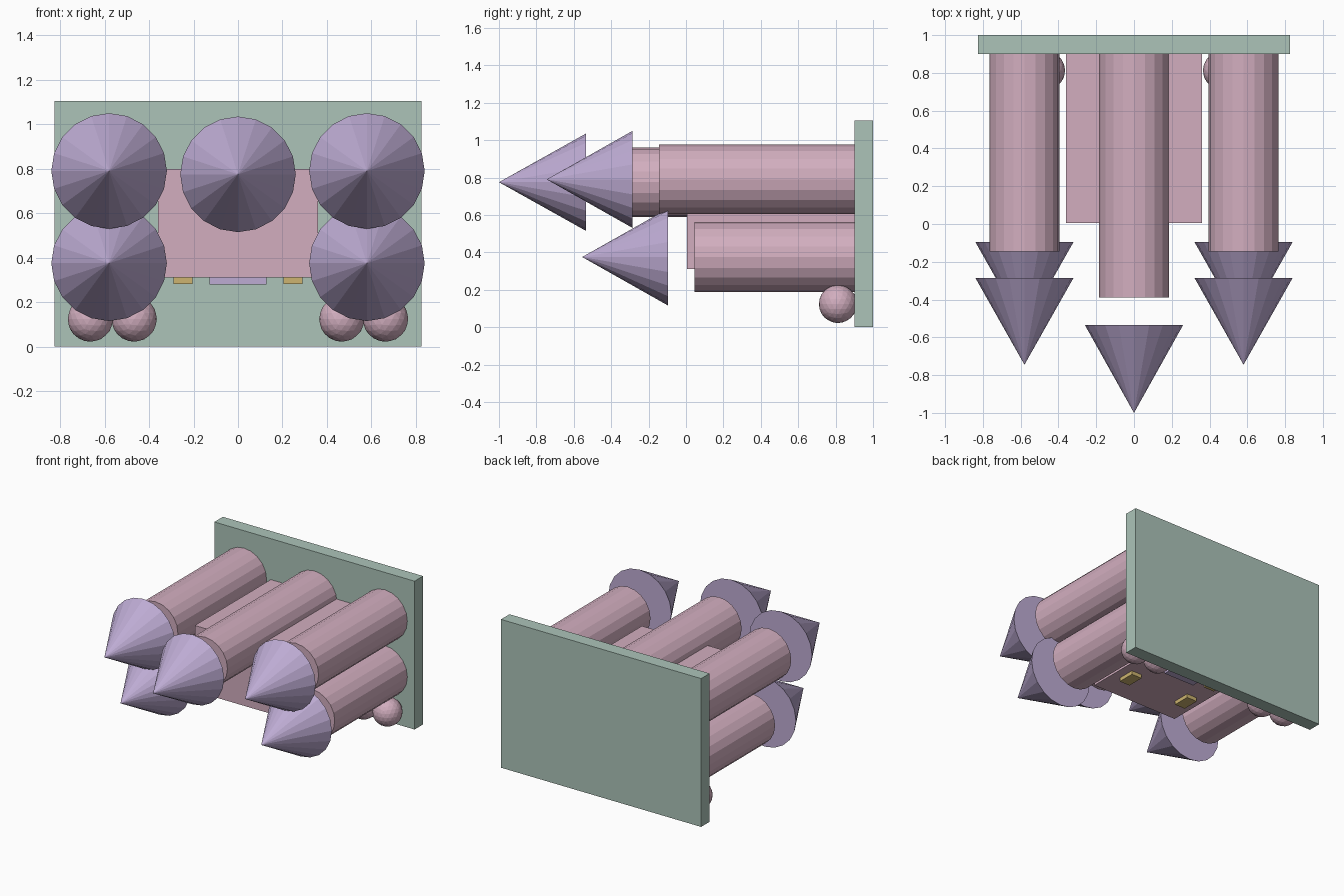
import bpy
import math

SIDES = 20

cube = bpy.data.objects.get("Cube")
if cube:
    bpy.data.objects.remove(cube, do_unlink=True)


def srgb(r, g, b):
    def lin(c):
        c /= 255
        return c / 12.92 if c <= 0.04045 else ((c + 0.055) / 1.055) ** 2.4
    return (lin(r), lin(g), lin(b), 1.0)


def material(name, colour):
    mat = bpy.data.materials.new(name)
    mat.use_nodes = True
    mat.diffuse_color = colour
    mat.node_tree.nodes["Principled BSDF"].inputs["Base Color"].default_value = colour
    return mat


pink = material("dusty pink", srgb(210, 174, 191))
green = material("sage green", srgb(172, 196, 185))
purple = material("lavender", srgb(190, 172, 212))
yellow = material("mustard", srgb(205, 180, 112))


def finish(name, mat):
    obj = bpy.context.object
    obj.name = name
    obj.data.materials.append(mat)
    return obj


def box(name, mat, low, high):
    centre = [(a + b) / 2 for a, b in zip(low, high)]
    bpy.ops.mesh.primitive_cube_add(size=1, location=centre)
    obj = finish(name, mat)
    obj.scale = [b - a for a, b in zip(low, high)]
    return obj


def tube(name, x, z, front, back=0.9, radius=0.186):
    bpy.ops.mesh.primitive_cylinder_add(
        vertices=SIDES, radius=radius, depth=back - front,
        location=(x, (front + back) / 2, z), rotation=(math.pi / 2, 0, 0))
    return finish(name, pink)


def nose(name, x, z, tip, base, radius=0.26):
    bpy.ops.mesh.primitive_cone_add(
        vertices=SIDES, radius1=radius, radius2=0, depth=base - tip,
        location=(x, (tip + base) / 2, z), rotation=(math.pi / 2, 0, 0))
    return finish(name, purple)


# Back plate and central body
box("back_plate", green, (-0.825, 0.9, 0), (0.825, 1, 1.105))
box("body", pink, (-0.36, 0.005, 0.31), (0.36, 0.9, 0.8))

# Centre tube with its floating nose cone
tube("centre_tube", 0, 0.775, -0.39)
nose("centre_nose", 0, 0.775, -1, -0.535)

# Side tubes, nose cones, balls and underside pads, mirrored
for side, s in (("left", 1), ("right", -1)):
    tube(f"{side}_upper_tube", s * 0.58, 0.79, -0.145)
    nose(f"{side}_upper_nose", s * 0.58, 0.79, -0.745, -0.285)
    tube(f"{side}_lower_tube", s * 0.58, 0.375, 0.045)
    nose(f"{side}_lower_nose", s * 0.58, 0.375, -0.555, -0.095)
    for place, x in (("inner", 0.467), ("outer", 0.664)):
        bpy.ops.mesh.primitive_ico_sphere_add(
            subdivisions=3, radius=0.102, location=(s * x, 0.812, 0.124))
        finish(f"{side}_{place}_ball", pink)
    for place, y in (("front", 0.26), ("rear", 0.57)):
        box(f"{side}_{place}_pad", yellow,
            (s * 0.248 - 0.043, y - 0.065, 0.282),
            (s * 0.248 + 0.043, y + 0.065, 0.312))

# Wide pad under the body
box("centre_pad", purple, (-0.128, 0.48, 0.28), (0.128, 0.65, 0.312))
